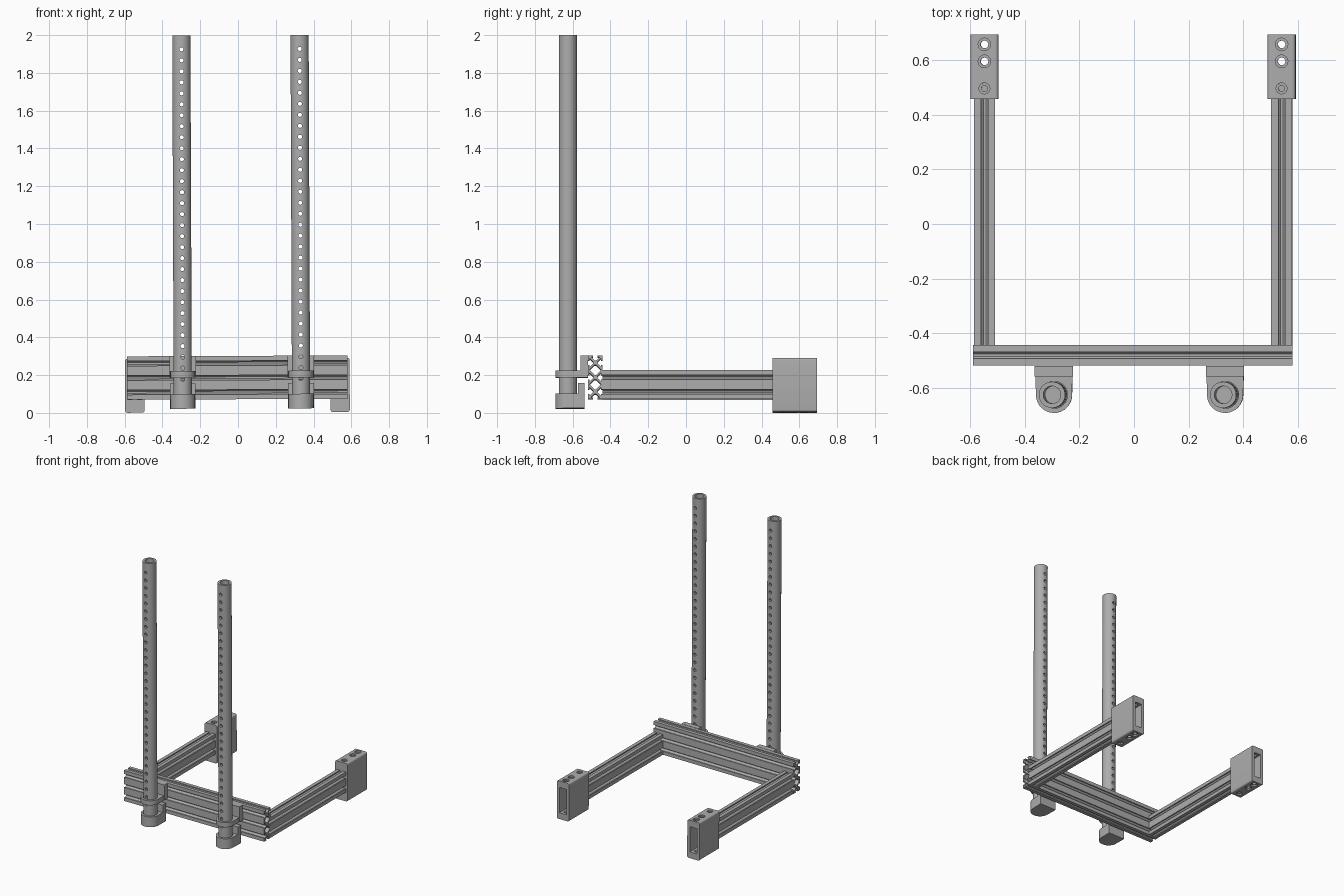
import bpy, bmesh, math
from mathutils import Matrix, Vector

if "Cube" in bpy.data.objects:
    bpy.data.objects.remove(bpy.data.objects["Cube"])

metal = bpy.data.materials.new("grey metal")
metal.use_nodes = True
metal.diffuse_color = (0.42, 0.42, 0.42, 1)
metal.node_tree.nodes["Principled BSDF"].inputs["Base Color"].default_value = metal.diffuse_color
parts = []


def finish(bm, name, keep=True):
    bmesh.ops.recalc_face_normals(bm, faces=bm.faces)
    mesh = bpy.data.meshes.new(name)
    bm.to_mesh(mesh)
    bm.free()
    mesh.materials.append(metal)
    ob = bpy.data.objects.new(name, mesh)
    bpy.context.collection.objects.link(ob)
    if keep:
        parts.append(ob)
    return ob


def prism(bm, outline, start, end, axis="Z"):
    """Extrude a 2D outline along z, or along y when the outline is (x, z)."""
    def place(p, w):
        return (p[0], p[1], w) if axis == "Z" else (p[0], w, p[1])
    low = [bm.verts.new(place(p, start)) for p in outline]
    high = [bm.verts.new(place(p, end)) for p in outline]
    bm.faces.new(low)
    bm.faces.new(high)
    for i in range(len(low)):
        j = (i + 1) % len(low)
        bm.faces.new((low[i], low[j], high[j], high[i]))


def rect(x0, x1, y0, y1):
    return [(x0, y0), (x1, y0), (x1, y1), (x0, y1)]


def arc(cx, cy, r, a0=0, a1=360, n=32):
    steps = n if a1 - a0 == 360 else n + 1
    return [(cx + r * math.cos(math.radians(a0 + (a1 - a0) * i / n)),
             cy + r * math.sin(math.radians(a0 + (a1 - a0) * i / n))) for i in range(steps)]


def cut(ob, solids):
    """Subtract a list of (outline, start, end, axis) prisms."""
    bm = bmesh.new()
    for s in solids:
        prism(bm, *s)
    cutter = finish(bm, "cutter", False)
    cutter.hide_render = True
    mod = ob.modifiers.new("cut", "BOOLEAN")
    mod.operation, mod.solver, mod.object = "DIFFERENCE", "EXACT", cutter
    deps = bpy.context.evaluated_depsgraph_get()
    mesh = bpy.data.meshes.new_from_object(ob.evaluated_get(deps))
    ob.modifiers.clear()
    ob.data = mesh
    bpy.data.objects.remove(cutter)


# Slotted extrusion: stacked cells with a hub, diagonal webs and outer lips
U = 0.0765


def extrusion(name, cells, length):
    bm = bmesh.new()
    h, lip, wall = U / 2, U * 0.34, U * 0.1
    for c in range(cells):
        z = (c - (cells - 1) / 2) * U
        prism(bm, rect(-0.16 * U, 0.16 * U, z - 0.16 * U, z + 0.16 * U), 0, length, "Y")
        for sx in (-1, 1):
            for sz in (-1, 1):
                d, t = h - wall * 0.6, wall * 0.5
                web = [(t, -t), (d + t, d - t), (d - t, d + t), (-t, t)]
                prism(bm, [(sx * a, z + sz * b) for a, b in web], 0, length, "Y")
                side = sorted((sx * h, sx * (h - wall)))
                lips = sorted((z + sz * h, z + sz * (h - lip)))
                prism(bm, rect(*side, *lips), 0, length, "Y")
                if (sz < 0 and c == 0) or (sz > 0 and c == cells - 1):
                    edge = sorted((z + sz * h, z + sz * (h - wall)))
                    span = sorted((sx * h, sx * (h - lip)))
                    prism(bm, rect(*span, *edge), 0, length, "Y")
    return finish(bm, name)


beam = extrusion("cross_beam", 3, 1.168)
beam.matrix_world = Matrix.Translation((0.581, -0.48, 0.187)) @ Matrix.Rotation(math.pi / 2, 4, "Z")

for side, rx, px in (("right", -0.546, -0.292), ("left", 0.541, 0.334)):
    # Side rail
    rail = extrusion(side + "_rail", 2, 0.975)
    rail.location = (rx, -0.442, 0.148)

    # Foot block with rounded long edges, open back and counterbored holes
    r, w, bottom, top = 0.012, 0.051, 0.003, 0.289
    outline = (arc(w - r, top - r, r, 0, 90, 5) + arc(r - w, top - r, r, 90, 180, 5)
               + arc(r - w, bottom + r, r, 180, 270, 5) + arc(w - r, bottom + r, r, 270, 360, 5))
    bm = bmesh.new()
    prism(bm, [(rx + a, b) for a, b in outline], 0.458, 0.693, "Y")
    foot = finish(bm, side + "_foot_block")
    cut(foot, [(rect(rx - 0.029, rx + 0.029, 0.05, 0.24), 0.533, 0.72, "Y")])
    spots = ((0.657, 0.014), (0.595, 0.014), (0.496, 0.011))
    cut(foot, [(arc(rx, y, rad, n=24), a, b, "Z") for y, rad in spots
               for a, b in ((-0.02, 0.07), (0.225, 0.31))])
    cut(foot, [(arc(rx, y, rad + 0.009, n=24), a, b, "Z") for y, rad in spots
               for a, b in ((-0.02, 0.013), (0.279, 0.31))])

    # Hollow upright tube with a row of through holes
    py = -0.625
    bm = bmesh.new()
    prism(bm, arc(px, py, 0.048, n=48), 0.05, 1.999)
    pole = finish(bm, side + "_upright_tube")
    cut(pole, [(arc(px, py, 0.032, n=32), 0.0, 2.1, "Z")])
    cut(pole, [(arc(px, 0.18 + i * 0.0582, 0.011, n=12), py - 0.1, py + 0.1, "Y")
               for i in range(31)])

    # Upper clamp: round-ended collar and mounting plate
    def d_shape(back):
        return [(px + 0.068, back)] + arc(px, py, 0.066, 0, -180, 24) + [(px - 0.068, back)]
    bm = bmesh.new()
    prism(bm, d_shape(-0.54), 0.187, 0.222)
    collar = finish(bm, side + "_clamp_collar")
    cut(collar, [(arc(px, py, 0.0495, n=48), 0.1, 0.3, "Z")])
    bm = bmesh.new()
    prism(bm, rect(px - 0.07, px + 0.07, -0.558, -0.519), 0.187, 0.303)
    finish(bm, side + "_clamp_plate")

    # Lower cup with a short back plate
    bm = bmesh.new()
    prism(bm, d_shape(-0.539), 0.023, 0.1)
    cup = finish(bm, side + "_base_cup")
    cut(cup, [(arc(px, py, 0.0495, n=48), 0.05, 0.3, "Z")])
    bm = bmesh.new()
    prism(bm, rect(px - 0.068, px + 0.068, -0.573, -0.537), 0.023, 0.157)
    finish(bm, side + "_cup_plate")

# The whole frame leans very slightly to one side
bpy.context.view_layer.update()
lean = Matrix.Rotation(-0.004, 4, "Y")
bpy.ops.object.select_all(action="DESELECT")
for ob in parts:
    ob.matrix_world = lean @ ob.matrix_world
    ob.select_set(True)
bpy.context.view_layer.objects.active = parts[0]
bpy.ops.object.shade_smooth_by_angle(angle=math.radians(30))
